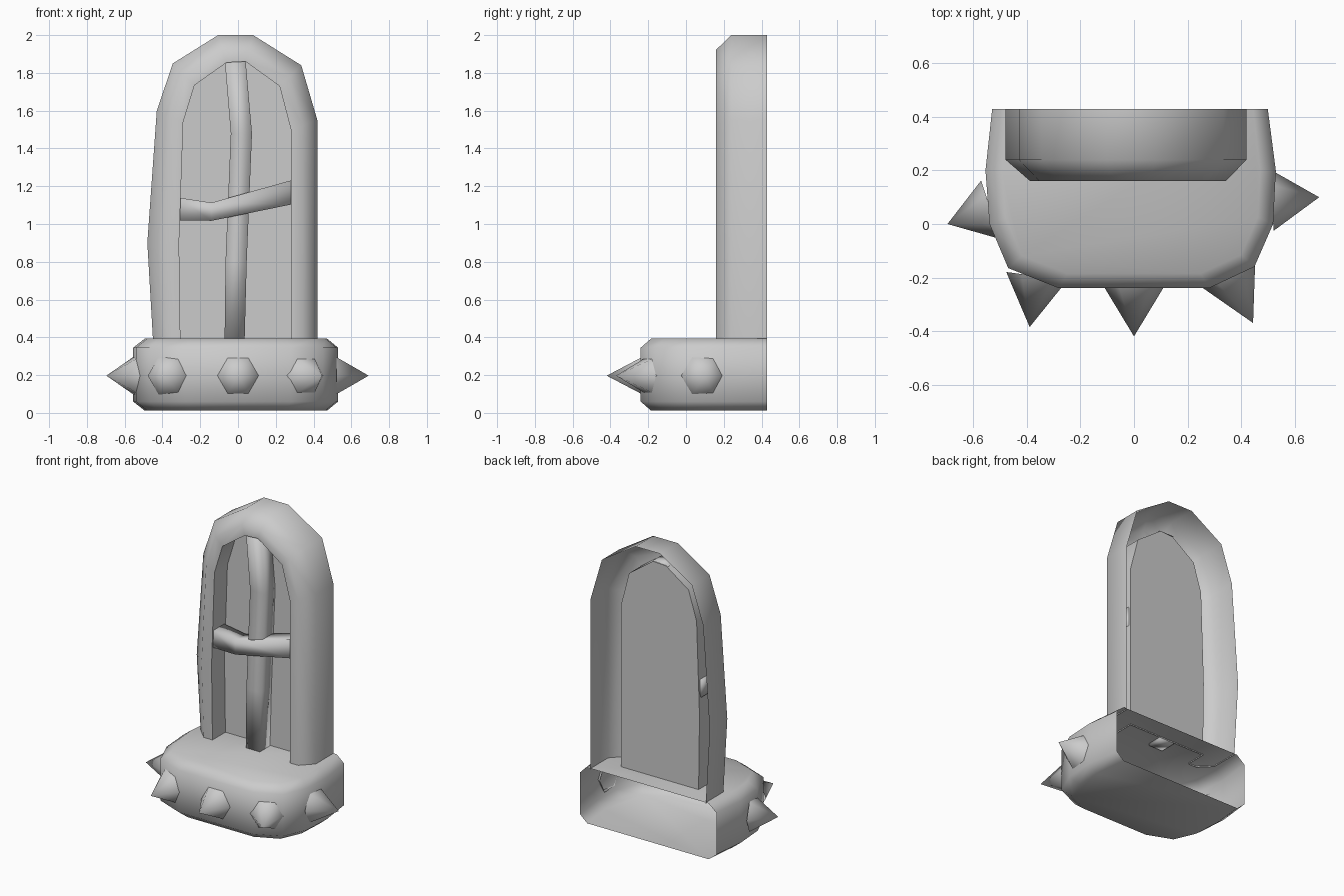
import bpy, math
from mathutils import Vector

if "Cube" in bpy.data.objects:
    bpy.data.objects.remove(bpy.data.objects["Cube"])


def make(name, verts, faces, angle=60):
    me = bpy.data.meshes.new(name)
    me.from_pydata([tuple(v) for v in verts], [], faces)
    me.update()
    ob = bpy.data.objects.new(name, me)
    bpy.context.collection.objects.link(ob)
    bpy.ops.object.select_all(action='DESELECT')
    ob.select_set(True)
    bpy.context.view_layer.objects.active = ob
    bpy.ops.object.shade_smooth_by_angle(angle=math.radians(angle))
    return ob


def bridge(rings, n, closed):
    """Quads between consecutive rings of n points."""
    last = n if closed else n - 1
    return [(r * n + i, r * n + (i + 1) % n, (r + 1) * n + (i + 1) % n, (r + 1) * n + i)
            for r in range(rings - 1) for i in range(last)]


# Stone sill: chamfered slab, hollow and open at the back
plan = [(-.53, .43), (-.555, .2), (-.54, 0), (-.47, -.165), (-.28, -.24),
        (.28, -.24), (.45, -.16), (.52, 0), (.53, .2), (.50, .43)]
n = len(plan)
verts = []
for z, inset in ((.012, .055), (.06, 0), (.345, 0), (.393, .055)):
    for x, y in plan:
        k = 1 - inset / .5
        verts.append((x * k, y if y > .4 else .2 + (y - .2) * (1 - inset / .44), z))
faces = bridge(4, n, False)
faces += [tuple(reversed(range(n))), tuple(range(3 * n, 4 * n))]
make("sill", verts, faces)

# Arched surround: open-backed shell with a chamfered outer edge
outer = [(-.45, .385), (-.48, .9), (-.43, 1.6), (-.345, 1.85), (-.105, 2),
         (.08, 2), (.335, 1.84), (.42, 1.55), (.42, .385)]
inner = [(-.305, .385), (-.312, .9), (-.29, 1.54), (-.23, 1.735), (-.06, 1.855),
         (.04, 1.86), (.22, 1.73), (.28, 1.5), (.28, .385)]
mid = [(a[0] + (b[0] - a[0]) * .55, a[1] + (b[1] - a[1]) * .55)
       for a, b in zip(outer, inner)]
layers = ((outer, .43), (outer, .24), (mid, .16), (inner, .16), (inner, .30))
verts = [(x, y, z) for ring, y in layers for x, z in ring]
make("arch_frame", verts, [f[::-1] for f in bridge(5, len(outer), False)])

# Window pane
make("pane", [(x, .30, z) for x, z in inner], [tuple(reversed(range(len(inner))))])


# Crooked crossing bars, square in section
def bar(name, path, side, y0, y1):
    vs = []
    for x, z, h in path:
        c, s = Vector((x, 0, z)), Vector(side) * h
        vs += [c - s + Vector((0, y0, 0)), c + s + Vector((0, y0, 0)),
               c + s + Vector((0, y1, 0)), c - s + Vector((0, y1, 0))]
    m = len(path) * 4
    fs = bridge(len(path), 4, True) + [(3, 2, 1, 0), (m - 4, m - 3, m - 2, m - 1)]
    if side[2]:
        fs = [f[::-1] for f in fs]
    make(name, vs, fs, 95)


bar("upright_bar", [(-.018, .38, .053), (-.01, .8, .056), (.018, 1.48, .056),
                    (-.015, 1.865, .055)], (1, 0, 0), .185, .295)
bar("cross_bar", [(-.315, 1.08, .06), (-.14, 1.065, .048), (.285, 1.168, .064)],
    (0, 0, 1), .17, .285)


# Six-sided spikes: base centre and tip in plan
def spike(name, base, tip, r=.115, z=.197):
    b, t = Vector((*base, z)), Vector((*tip, z))
    axis = (t - b).normalized()
    up = Vector((0, 0, 1))
    side = up.cross(axis)
    vs = [b - axis * .01 + (side * math.cos(i * math.pi / 3) + up * math.sin(i * math.pi / 3)) * r
          for i in range(6)] + [t]
    make(name, vs, [(i, (i + 1) % 6, 6) for i in range(6)])


spike("spike_front", (0, -.24), (0, -.42))
spike("spike_front_left", (-.365, -.205), (-.39, -.385))
spike("spike_front_right", (.355, -.19), (.445, -.37))
spike("spike_left", (-.545, .05), (-.697, 0))
spike("spike_right", (.525, .09), (.692, .1))
